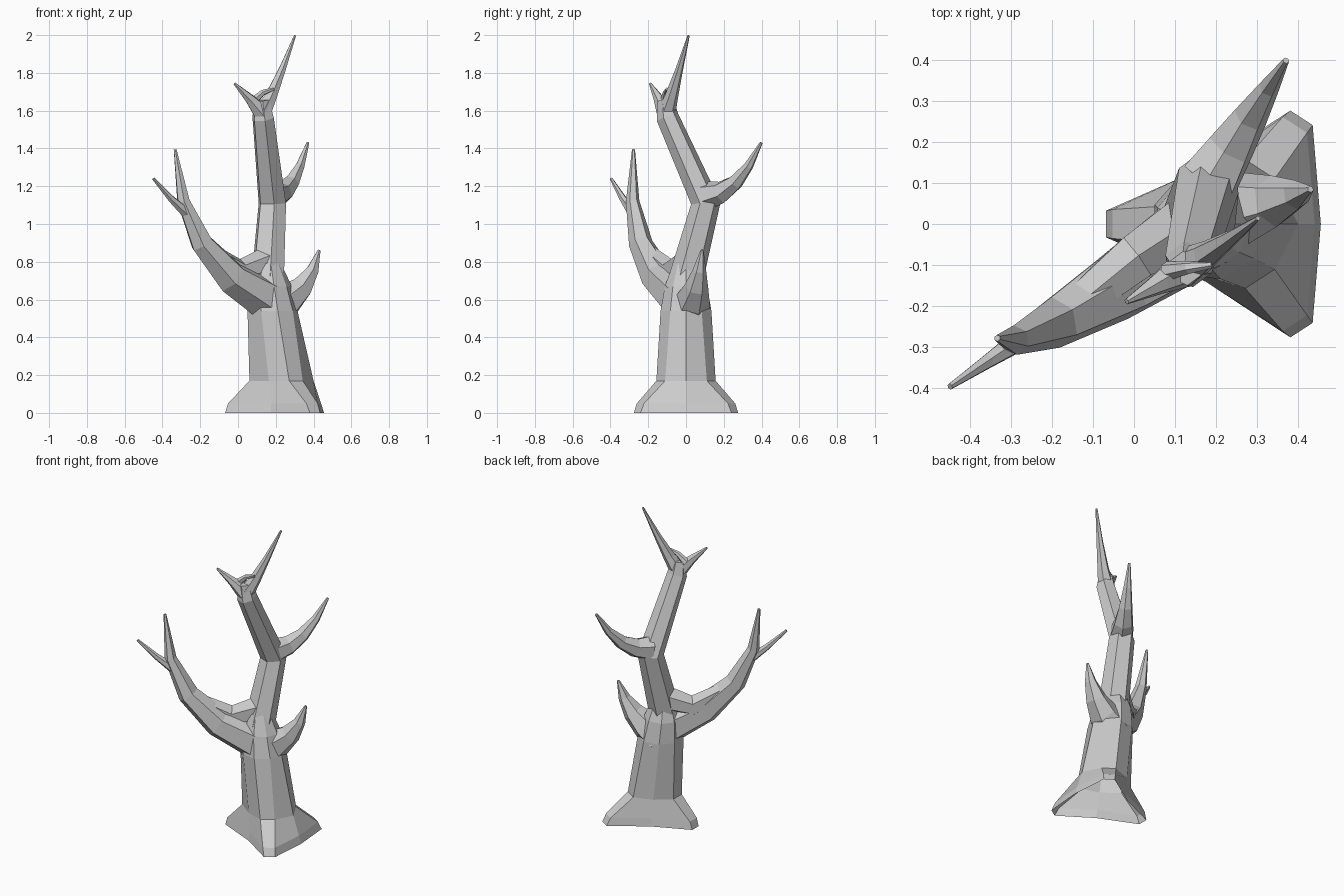
import bpy, bmesh
from math import cos, sin, pi, radians
from mathutils import Vector

if "Cube" in bpy.data.objects:
    bpy.data.objects.remove(bpy.data.objects["Cube"])


def loft(name, rings):
    """Skin equal-length rings of points and cap both ends."""
    bm = bmesh.new()
    vs = [[bm.verts.new(p) for p in ring] for ring in rings]
    n = len(vs[0])
    for a, b in zip(vs, vs[1:]):
        for i in range(n):
            j = (i + 1) % n
            bm.faces.new((a[i], a[j], b[j], b[i]))
    bm.faces.new(vs[0][::-1])
    bm.faces.new(vs[-1])
    bmesh.ops.recalc_face_normals(bm, faces=bm.faces)
    me = bpy.data.meshes.new(name)
    bm.to_mesh(me)
    bm.free()
    ob = bpy.data.objects.new(name, me)
    bpy.context.collection.objects.link(ob)
    return ob


def limb(name, pts, r0, r1, sides=6):
    """Faceted tube along pts, tapering evenly from r0 to r1."""
    rings, last = [], len(pts) - 1
    for k, p in enumerate(pts):
        t = (pts[min(k + 1, last)] - pts[max(k - 1, 0)]).normalized()
        u = Vector((0.6, -0.8, 0)).cross(t).normalized()
        v = t.cross(u)
        r = r0 + (r1 - r0) * k / last
        rings.append([p + r * (u * cos(2 * pi * i / sides) + v * sin(2 * pi * i / sides))
                      for i in range(sides)])
    return loft(name, rings)


def branch(name, start, bend, end, r0, r1, steps=4):
    """Limb following a quadratic curve."""
    a, b, c = Vector(start), Vector(bend), Vector(end)
    ts = [i / steps for i in range(steps + 1)]
    return limb(name, [a * (1 - t) ** 2 + b * 2 * t * (1 - t) + c * t * t for t in ts], r0, r1)


def trunk_ring(z, cx, root, valley, right, spread):
    """Three roots (a pair of points each) with a valley point between."""
    ring = []
    for angle, to_valley, dist in ((180, 65, valley), (303, 57, right), (57, 63, valley)):
        for a, r in ((angle - spread, root), (angle + spread, root), (angle + to_valley, dist)):
            ring.append((cx + r * cos(radians(a)), r * sin(radians(a)), z))
    return ring


# Trunk: flared roots rising into a tapering stem
tree = loft("dead_tree", [
    trunk_ring(0.00, .24, .31, .155, .215, 6),
    trunk_ring(0.05, .235, .29, .14, .205, 7),
    trunk_ring(0.17, .22, .165, .135, .18, 15),
    trunk_ring(0.54, .18, .138, .135, .135, 20),
    trunk_ring(0.67, .165, .115, .115, .12, 20),
    trunk_ring(0.79, .158, .07, .07, .07, 20),
])

# Leader, branches, twigs and the splinter at the broken top
fork = (.128, -.105, 1.585)
parts = [
    limb("leader", [Vector((.15, -.03, .60)), Vector((.182, .105, 1.11)),
                    Vector((.133, -.098, 1.565)), Vector((.125, -.108, 1.655))], .097, .042),
    branch("left_branch", (.17, -.01, .59), (-.30, -.335, .80), (-.333, -.278, 1.395), .12, .008),
    branch("left_twig", (-.275, -.28, 1.06), (-.35, -.33, 1.12), (-.448, -.396, 1.24), .030, .008, 2),
    branch("left_crook", (-.13, -.19, .84), (0, -.075, .68), (.15, .015, .80), .05, .08, 2),
    branch("right_branch", (.17, .015, .55), (.38, .06, .63), (.43, .085, .862), .12, .008),
    branch("upper_branch", (.185, .108, 1.15), (.29, .27, 1.15), (.37, .398, 1.43), .078, .008),
    branch("top_spike", fork, (.19, -.07, 1.69), (.302, .014, 1.998), .05, .006, 3),
    branch("top_twig", fork, (.07, -.14, 1.66), (-.018, -.189, 1.743), .05, .007, 2),
    branch("splinter", (.08, -.115, 1.65), (.13, -.105, 1.71), (.19, -.10, 1.715), .024, .008, 2),
]

# Fuse everything into a single solid so no hidden inner faces remain
bpy.context.view_layer.objects.active = tree
for ob in parts:
    mod = tree.modifiers.new("fuse", "BOOLEAN")
    mod.operation = "UNION"
    mod.solver = "EXACT"
    mod.object = ob
    bpy.ops.object.modifier_apply(modifier=mod.name)
    bpy.data.objects.remove(ob, do_unlink=True)

# The trunk is open underneath
bm = bmesh.new()
bm.from_mesh(tree.data)
under = [f for f in bm.faces if all(v.co.z < .001 for v in f.verts)]
bmesh.ops.delete(bm, geom=under, context="FACES")
bm.to_mesh(tree.data)
bm.free()
